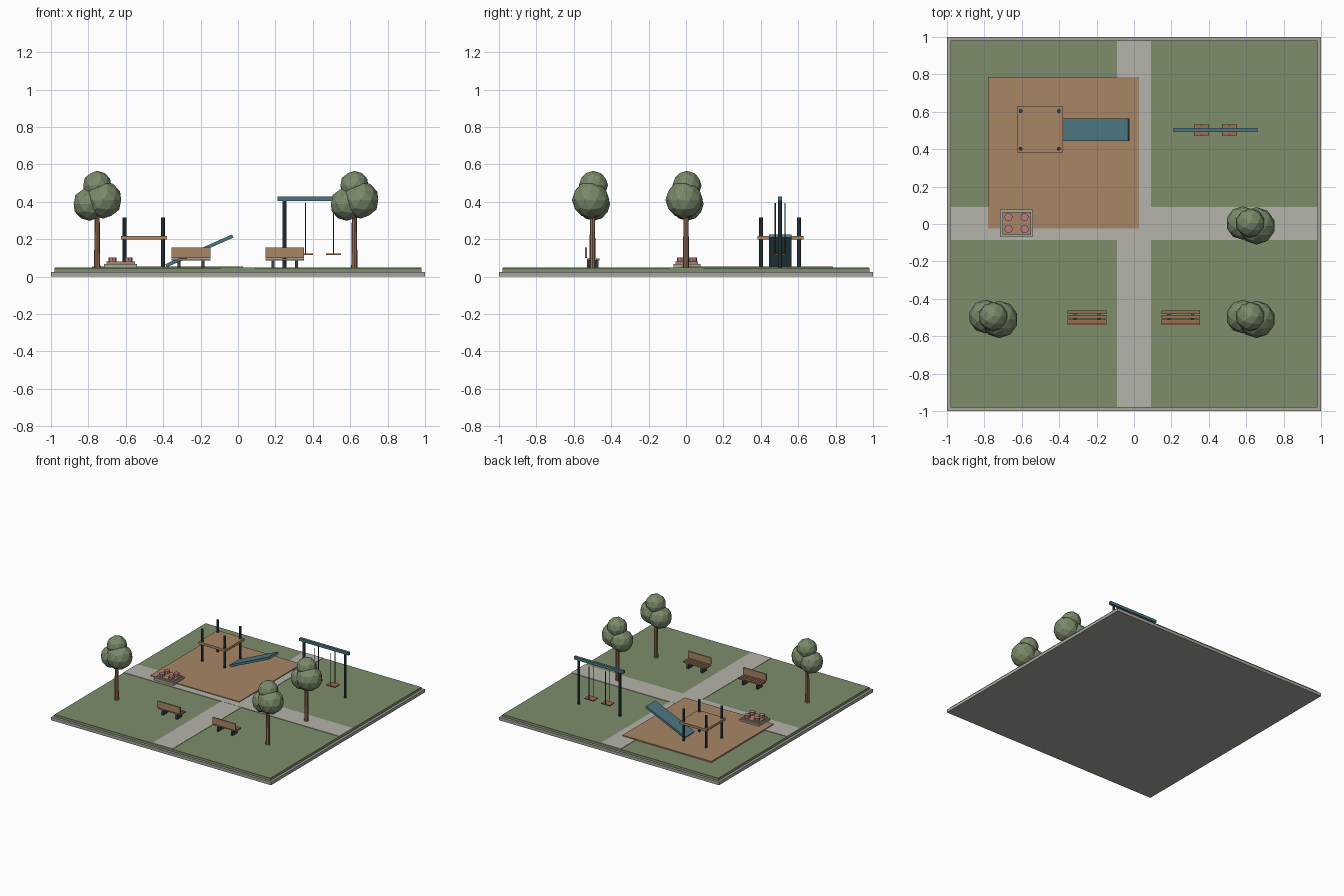
import bpy, bmesh, math
from mathutils import Matrix, Vector

if "Cube" in bpy.data.objects:
    bpy.data.objects.remove(bpy.data.objects["Cube"])


def material(name, rgb):
    m = bpy.data.materials.new(name)
    lin = [((c / 255 + 0.055) / 1.055) ** 2.4 for c in rgb]
    m.diffuse_color = (*lin, 1)
    m.use_nodes = True
    m.node_tree.nodes["Principled BSDF"].inputs["Base Color"].default_value = m.diffuse_color
    return m


STONE = material("stone grey", (166, 165, 156))
PAVING = material("paving grey", (181, 180, 171))
GRASS = material("grass green", (125, 141, 107))
TAN = material("sandy tan", (168, 134, 101))
WOOD = material("wood brown", (153, 110, 82))
LEAF = material("leaf green", (122, 138, 106))
BLUE = material("slide blue", (77, 118, 130))
SLATE = material("dark slate", (48, 68, 78))
PINK = material("flower pink", (188, 124, 132))


def finish(bm, name, mat):
    bmesh.ops.recalc_face_normals(bm, faces=bm.faces)
    me = bpy.data.meshes.new(name)
    bm.to_mesh(me)
    bm.free()
    me.materials.append(mat)
    ob = bpy.data.objects.new(name, me)
    bpy.context.collection.objects.link(ob)
    return ob


def box(name, mat, x, y, z):
    """Box from (min, max) pairs on each axis."""
    bm = bmesh.new()
    lo, hi = Vector((x[0], y[0], z[0])), Vector((x[1], y[1], z[1]))
    m = Matrix.Translation((lo + hi) / 2) @ Matrix.Diagonal((*(hi - lo), 1))
    bmesh.ops.create_cube(bm, size=1, matrix=m)
    return finish(bm, name, mat)


def rod(name, mat, a, b, r1, r2=None, sides=8):
    """Tapered rod from point a to point b."""
    a, b = Vector(a), Vector(b)
    d = b - a
    m = Matrix.Translation((a + b) / 2) @ d.to_track_quat('Z', 'Y').to_matrix().to_4x4()
    bm = bmesh.new()
    bmesh.ops.create_cone(bm, cap_ends=True, segments=sides, radius1=r1,
                          radius2=r1 if r2 is None else r2, depth=d.length, matrix=m)
    return finish(bm, name, mat)


# Ground slab, lawn, crossing paths and play area
G = 0.045
box("base_slab", STONE, (-1, 1), (-1, 1), (0, 0.025))
box("lawn", GRASS, (-0.98, 0.98), (-0.98, 0.98), (0.025, G))
box("cross_path", PAVING, (-0.98, 0.98), (-0.085, 0.09), (0.04, G + 0.004))
box("front_path", PAVING, (-0.092, 0.09), (-0.978, -0.085), (0.04, G + 0.003))
box("back_path", PAVING, (-0.092, 0.09), (0.09, 0.978), (0.04, G + 0.003))
box("sand_area", TAN, (-0.78, 0.028), (-0.025, 0.785), (0.04, 0.055))

# Climbing platform on four posts
box("platform", TAN, (-0.625, -0.38), (0.382, 0.628), (0.197, 0.217))
for x in (-0.606, -0.402):
    for y in (0.402, 0.604):
        rod("platform_post", SLATE, (x, y, G), (x, y, 0.317), 0.0105)

# Slide plank, tilted along x
lo, hi = Vector((-0.385, 0.503, 0.058)), Vector((-0.028, 0.503, 0.217))
slope = math.atan2(hi.z - lo.z, hi.x - lo.x)
slide = box("slide", BLUE, (-0.195, 0.195), (-0.06, 0.06), (-0.009, 0.009))
slide.matrix_world = Matrix.Translation((lo + hi) / 2) @ Matrix.Rotation(-slope, 4, 'Y')

# Swing frame, chains and seats
SY = 0.503
box("swing_beam", BLUE, (0.212, 0.66), (SY - 0.011, SY + 0.011), (0.405, 0.428))
for x in (0.248, 0.622):
    rod("swing_post", SLATE, (x, SY, G), (x, SY, 0.41), 0.0105)
for x in (0.36, 0.51):
    box("swing_seat", WOOD, (x - 0.04, x + 0.04), (SY - 0.03, SY + 0.03), (0.116, 0.124))
    for s in (-1, 1):
        y = SY + s * 0.026
        rod("swing_chain", SLATE, (x, y, 0.12), (x, y, 0.392), 0.003, sides=6)

# Benches: three seat slats, backrest, legs
for cx in (-0.252, 0.25):
    x = (cx - 0.104, cx + 0.104)
    for y in (-0.473, -0.497, -0.521):
        box("bench_slat", WOOD, x, (y - 0.0095, y + 0.0095), (0.087, 0.097))
    box("bench_back", TAN, x, (-0.541, -0.53), (0.1, 0.155))
    for s in (-1, 1):
        lx = cx + s * 0.064
        box("bench_leg", SLATE, (lx - 0.008, lx + 0.008), (-0.53, -0.468), (G, 0.088))

# Flower planter
PX, PY = -0.628, 0.005
box("planter", STONE, (PX - 0.088, PX + 0.088), (PY - 0.072, PY + 0.072), (G, 0.068))
box("planter_soil", TAN, (PX - 0.076, PX + 0.076), (PY - 0.06, PY + 0.06), (0.06, 0.08))
for sx in (-1, 1):
    for sy in (-1, 1):
        p = (PX + sx * 0.043, PY + sy * 0.032)
        rod("flower", PINK, (*p, 0.075), (*p, 0.103), 0.022)

# Trees: tapered trunk with three faceted leaf clumps
CLUMPS = (((-0.04, 0.005, 0.388), 0.09),
          ((0.033, -0.01, 0.41), 0.1),
          ((0.0, 0.005, 0.487), 0.078))
for tx, ty in ((-0.753, -0.5), (0.622, -0.5), (0.622, 0.0)):
    rod("tree_trunk", WOOD, (tx, ty, 0.02), (tx, ty, 0.36), 0.017, 0.013)
    for off, r in CLUMPS:
        bm = bmesh.new()
        bmesh.ops.create_icosphere(bm, subdivisions=2, radius=r,
                                   matrix=Matrix.Translation(Vector((tx, ty, 0)) + Vector(off)))
        finish(bm, "tree_leaves", LEAF)
